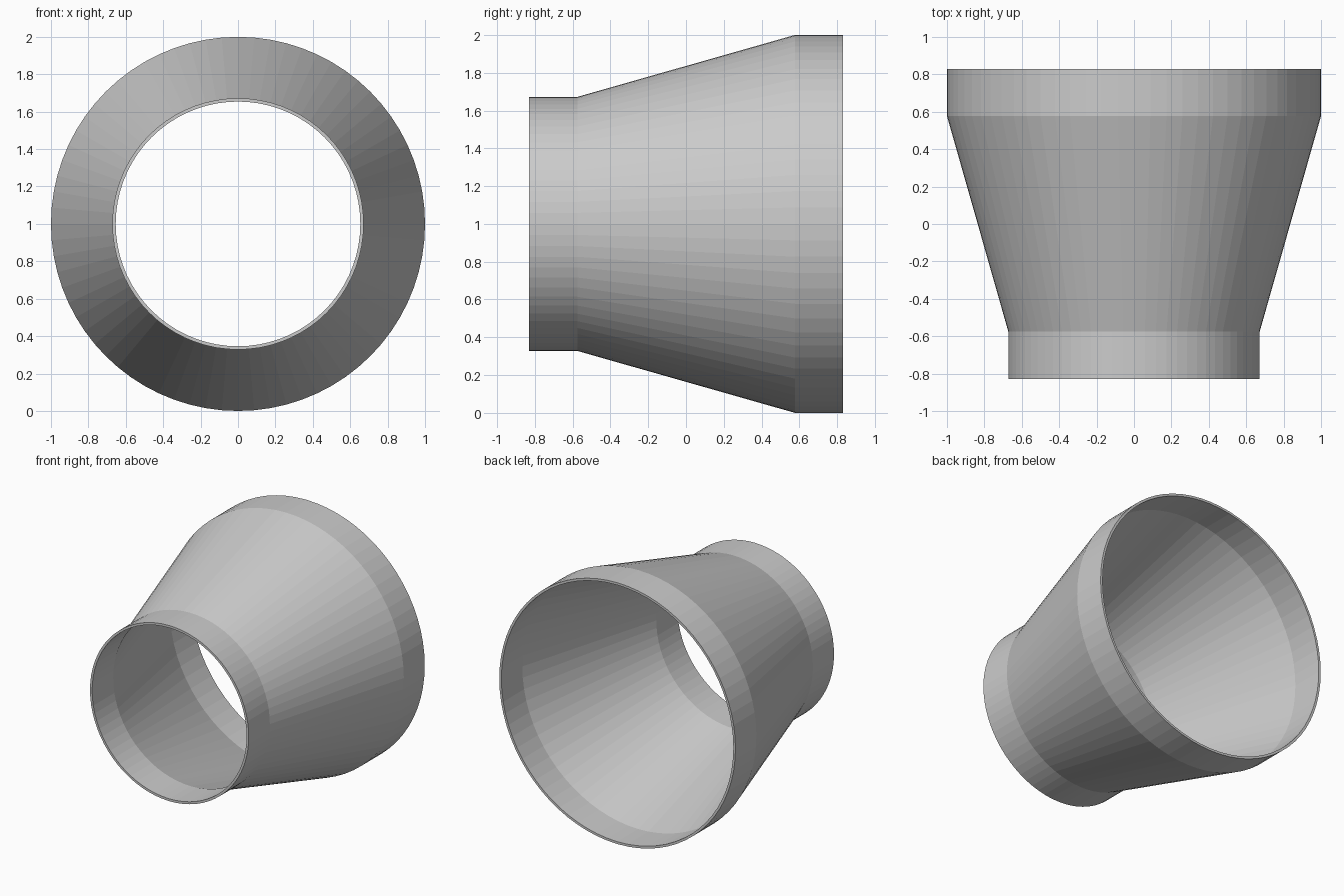
import bpy, bmesh
from math import sin, cos, tau

if "Cube" in bpy.data.objects:
    bpy.data.objects.remove(bpy.data.objects["Cube"])

SIDES = 72
WALL = 0.018

# Outer profile as (y, radius): narrow collar, cone, wide collar
outer = [(-0.83, 0.672), (-0.575, 0.672), (0.577, 1.0), (0.83, 1.0)]
inner = [(y, r - WALL) for y, r in reversed(outer)]
profile = outer + inner

# Revolve the closed wall profile around the y axis at z = 1
bm = bmesh.new()
rings = [[bm.verts.new((r * cos(tau * i / SIDES), y, 1 + r * sin(tau * i / SIDES)))
          for i in range(SIDES)] for y, r in profile]
for k, a in enumerate(rings):
    b = rings[(k + 1) % len(rings)]
    for i in range(SIDES):
        j = (i + 1) % SIDES
        bm.faces.new((a[i], a[j], b[j], b[i]))
bmesh.ops.recalc_face_normals(bm, faces=bm.faces)

mesh = bpy.data.meshes.new("pipe_reducer")
bm.to_mesh(mesh)
bm.free()
bpy.context.collection.objects.link(bpy.data.objects.new("pipe_reducer", mesh))
